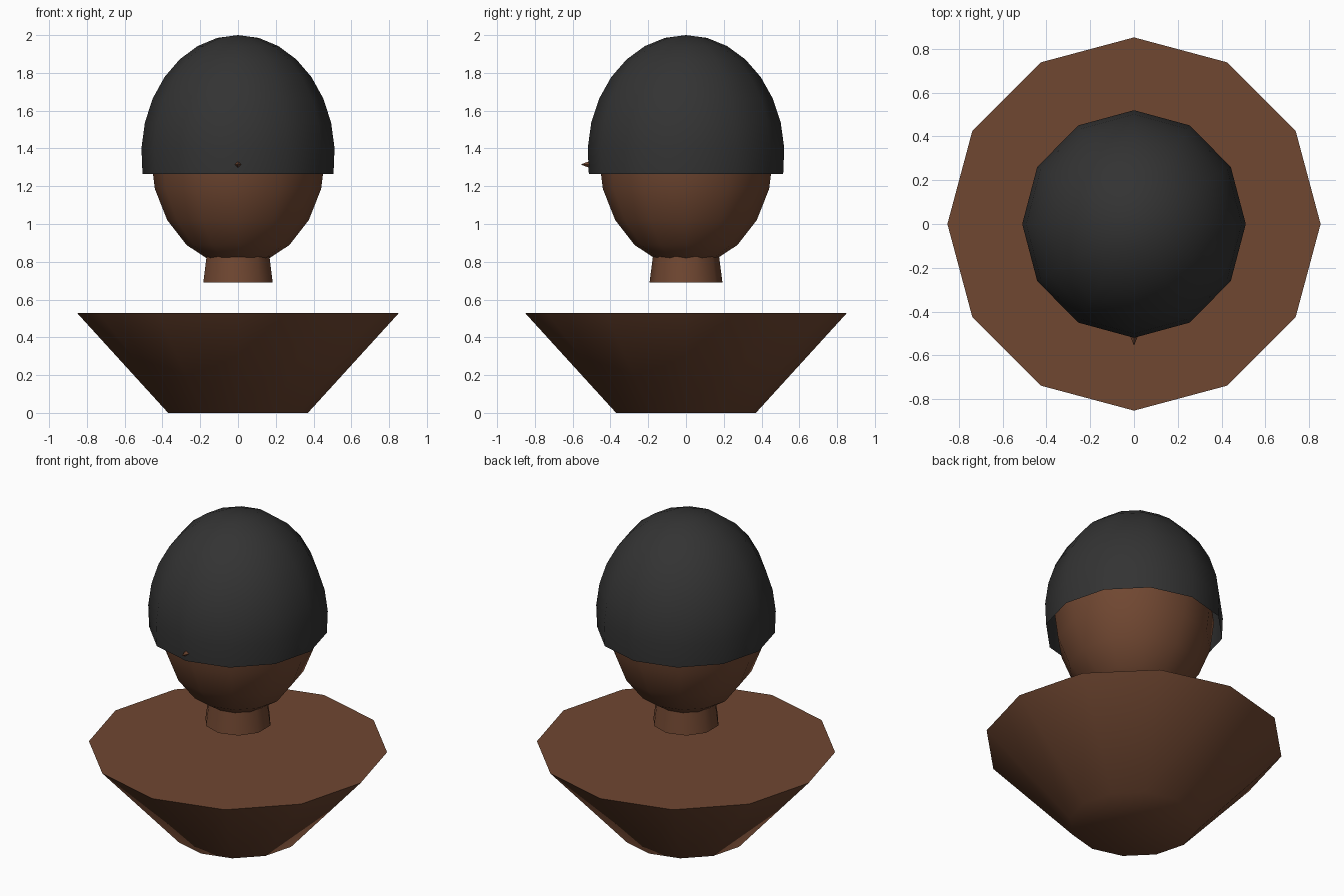
import bpy, bmesh, math
from mathutils import Matrix

if "Cube" in bpy.data.objects:
    bpy.data.objects.remove(bpy.data.objects["Cube"])


def material(name, rgb):
    m = bpy.data.materials.new(name)
    m.diffuse_color = (*rgb, 1)
    m.use_nodes = True
    m.node_tree.nodes["Principled BSDF"].inputs["Base Color"].default_value = m.diffuse_color
    return m


skin = material("brown_skin", (0.162, 0.063, 0.031))
black = material("charcoal_hair", (0.033, 0.033, 0.033))


def finish(name, bm, mat, matrix=None):
    """Turn a bmesh into a smooth-sided object."""
    bmesh.ops.recalc_face_normals(bm, faces=bm.faces)
    if matrix:
        bm.transform(matrix)
    mesh = bpy.data.meshes.new(name)
    bm.to_mesh(mesh)
    bm.free()
    mesh.materials.append(mat)
    obj = bpy.data.objects.new(name, mesh)
    bpy.context.collection.objects.link(obj)
    bpy.ops.object.select_all(action='DESELECT')
    obj.select_set(True)
    bpy.context.view_layer.objects.active = obj
    bpy.ops.object.shade_smooth_by_angle(angle=math.radians(50))
    return obj


def lathe(name, profile, sides, mat, start=math.pi / 2, squash=(1, 1), cap=True):
    """Revolve (radius, z) points from bottom to top; radius 0 makes a pole."""
    bm = bmesh.new()
    rings = []
    for r, z in profile:
        if r < 1e-4:
            rings.append([bm.verts.new((0, 0, z))] * sides)
        else:
            angles = [start + 2 * math.pi * i / sides for i in range(sides)]
            rings.append([bm.verts.new((r * math.cos(a) * squash[0],
                                        r * math.sin(a) * squash[1], z)) for a in angles])
    for low, high in zip(rings, rings[1:]):
        for i in range(sides):
            j = (i + 1) % sides
            quad = dict.fromkeys((low[i], low[j], high[j], high[i]))
            bm.faces.new(list(quad))
    if cap:
        for ring in (rings[0], rings[-1]):
            if len(set(ring)) > 2:
                bm.faces.new(ring)
    return finish(name, bm, mat)


def dome(r, height, centre, end_angle, steps):
    """Ellipse points from end_angle (measured from the top) up to the pole."""
    return [(r * math.sin(t), centre + height * math.cos(t))
            for t in (math.radians(end_angle) * i / steps for i in range(steps, -1, -1))]


# Shoulders: flaring twelve-sided bowl
lathe("shoulders", [(0.37, 0), (0.853, 0.53)], 12, skin)

# Neck: short tapered column running up into the head
lathe("neck", [(0.193, 0.69), (0.153, 1.0)], 10, skin)

# Head: egg-shaped ball
lathe("head", dome(0.463, 0.595, 1.37, 180, 10), 12, skin)

# Hair: open cap over the head
lathe("hair", dome(1, 0.635, 1.365, 99, 8), 12, black, squash=(0.512, 0.521), cap=False)

# Nose: small cone pointing forward, mostly under the hair
bm = bmesh.new()
bmesh.ops.create_cone(bm, cap_ends=True, segments=4, radius1=0.055, radius2=0, depth=0.14)
finish("nose", bm, skin,
       Matrix.Translation((0, -0.487, 1.315)) @ Matrix.Rotation(math.pi / 2, 4, 'X'))
